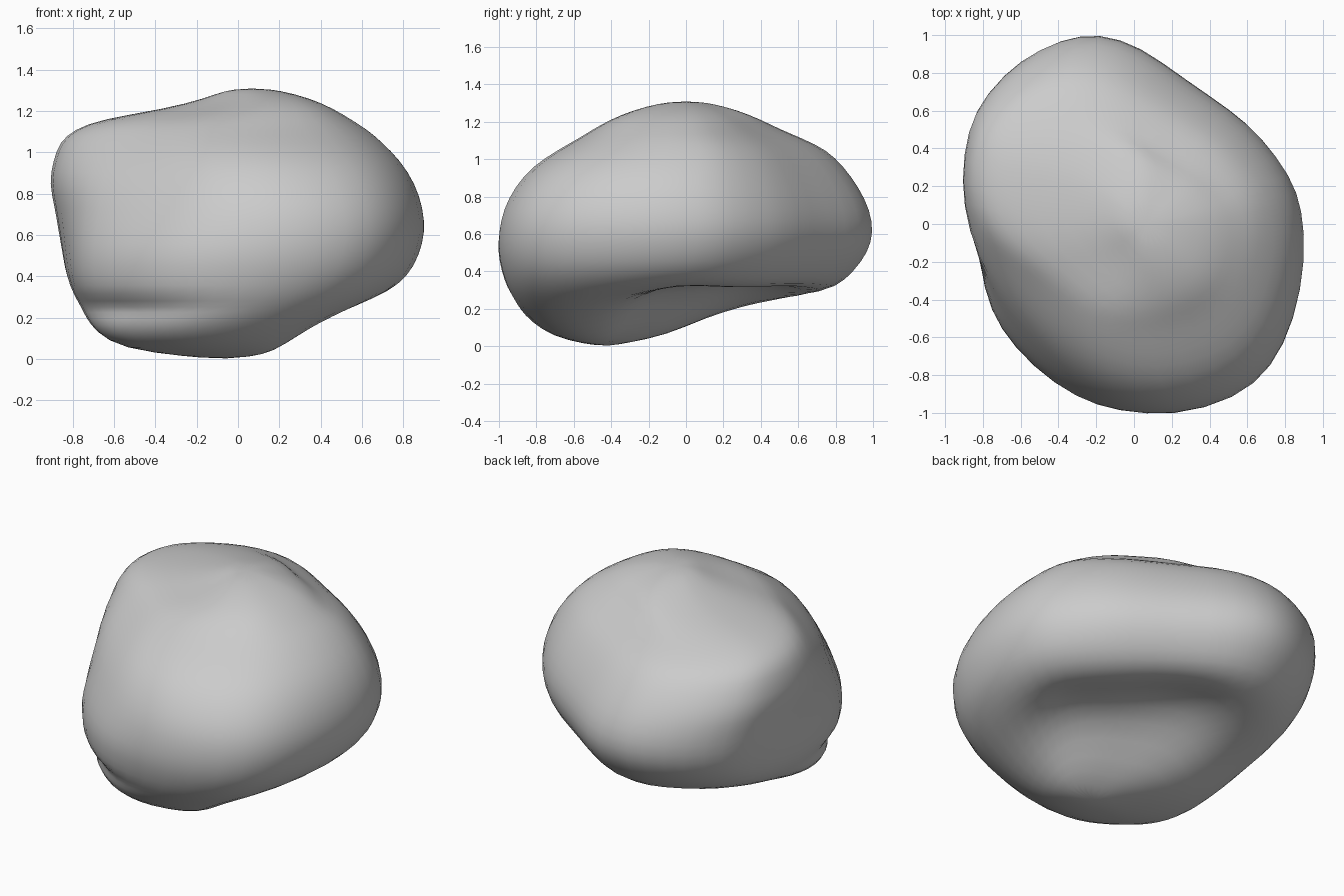
import bpy, bmesh, math
from mathutils import Vector

cube = bpy.data.objects.get("Cube")
if cube:
    bpy.data.objects.remove(cube, do_unlink=True)

# Widest outline of the boulder, seen in plan
PLAN = [(.9, -.18), (.88, .08), (.82, .25), (.66, .46), (.51, .59), (.25, .76),
        (.02, .93), (-.2, 1), (-.4, .97), (-.62, .86), (-.78, .7), (-.86, .54),
        (-.9, .25), (-.87, -.05), (-.82, -.33), (-.73, -.52), (-.55, -.72),
        (-.32, -.89), (-.1, -.97), (.2, -1), (.53, -.91), (.72, -.75), (.84, -.5)]

# Height, then x range and y range of the boulder at that height
LAYERS = [(.01, -.25, .14, -.54, -.3), (.05, -.58, .23, -.71, -.04),
          (.13, -.7, .36, -.83, .19), (.2, -.75, .5, -.89, .44),
          (.25, -.77, .61, -.92, .66), (.31, -.8, .72, -.95, .82),
          (.4, -.83, .82, -.98, .9), (.5, -.84, .87, -1, .97),
          (.61, -.86, .9, -1, 1), (.73, -.88, .89, -.98, .98),
          (.85, -.91, .85, -.92, .92), (.96, -.89, .78, -.83, .84),
          (1.05, -.86, .69, -.69, .75), (1.11, -.79, .62, -.58, .62),
          (1.16, -.66, .54, -.5, .5), (1.21, -.35, .46, -.41, .4),
          (1.26, -.16, .35, -.29, .28), (1.3, -.06, .2, -.14, .13)]

# Allowance for the rounding pulling the rings inward
GROW = 1.02

# Hollow groove across the underside
GROOVE_START, GROOVE_END = Vector((-.07, .31)), Vector((.37, -.07))


def groove_lift(p):
    """Height to raise a point on the underside so the groove is hollowed."""
    flat = Vector((p.x, p.y))
    along = GROOVE_END - GROOVE_START
    t = max(0, min(1, (flat - GROOVE_START).dot(along) / along.length_squared))
    gap = (flat - GROOVE_START - along * t).length
    depth = .3 - .05 * t
    return depth * math.exp(-(gap / .27) ** 2) * max(0, 1 - p.z / .6)


def corner_pull(u, v, z):
    """Trim the front right corner high up and both right corners low down."""
    if u < 0 and v < 0:
        trim = .15 if z < .3 else max(-.08, min(.5, 1.15 * (z - .6)))
        return 1 - trim * u * v
    if u < 0 and v > 0:
        return 1 + max(0, .45 - z) * .6 * u * v
    return 1


def make_material(name, colour):
    mat = bpy.data.materials.new(name)
    mat.use_nodes = True
    mat.diffuse_color = colour
    bsdf = next(n for n in mat.node_tree.nodes if n.type == 'BSDF_PRINCIPLED')
    bsdf.inputs["Base Color"].default_value = colour
    bsdf.inputs["Roughness"].default_value = .8
    return mat


# Stack the rings and skin them
bm = bmesh.new()
rings = []
for z, x0, x1, y0, y1 in LAYERS:
    ring = []
    for x, y in PLAN:
        u, v = x / .9, y
        pull = corner_pull(u, v, z) * GROW
        p = Vector(((x0 + x1) / 2 + u * pull * (x1 - x0) / 2,
                    (y0 + y1) / 2 + v * pull * (y1 - y0) / 2, z))
        p.z += groove_lift(p)
        ring.append(bm.verts.new(p))
    rings.append(ring)

count = len(PLAN)
for low, high in zip(rings, rings[1:]):
    for i in range(count):
        j = (i + 1) % count
        bm.faces.new((low[i], low[j], high[j], high[i]))


def close_cap(ring, height):
    """Close an end ring with a fan of triangles."""
    centre = sum((v.co for v in ring), Vector()) / count
    tip = bm.verts.new((centre.x, centre.y, height))
    for i in range(count):
        bm.faces.new((tip, ring[i], ring[(i + 1) % count]))


close_cap(rings[0], 0)
close_cap(rings[-1], 1.31)
bmesh.ops.recalc_face_normals(bm, faces=bm.faces)

mesh = bpy.data.meshes.new("boulder")
bm.to_mesh(mesh)
bm.free()
boulder = bpy.data.objects.new("boulder", mesh)
bpy.context.collection.objects.link(boulder)
mesh.materials.append(make_material("stone grey", (.6, .6, .6, 1)))

# Round the surface
bpy.context.view_layer.objects.active = boulder
boulder.select_set(True)
subsurf = boulder.modifiers.new("rounding", 'SUBSURF')
subsurf.levels = subsurf.render_levels = 1
bpy.ops.object.shade_smooth()
